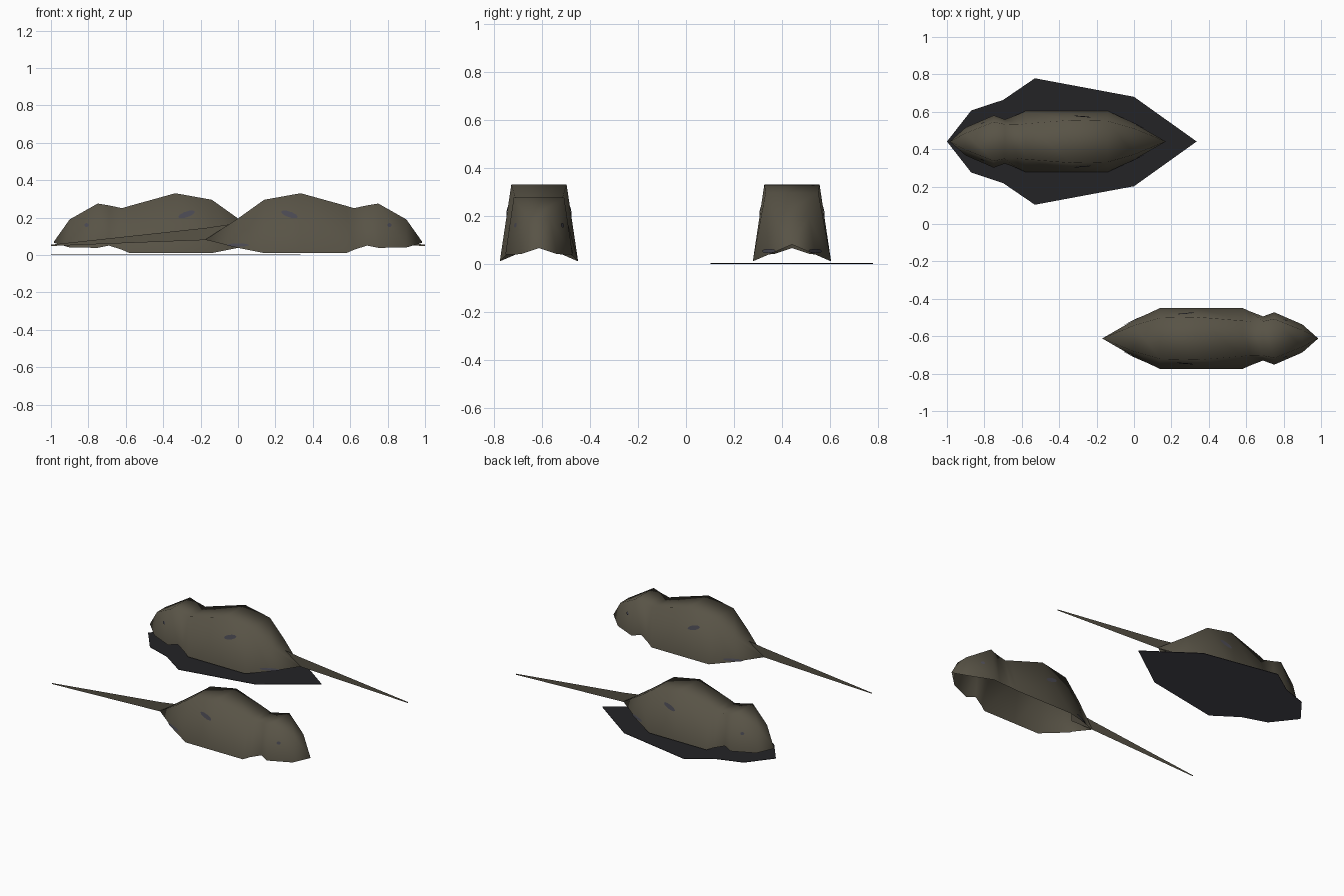
import bpy, bmesh, math
from mathutils import Vector, Matrix

if "Cube" in bpy.data.objects:
    bpy.data.objects.remove(bpy.data.objects["Cube"])


def material(name, rgb):
    linear = [((c / 255 + 0.055) / 1.055) ** 2.4 for c in rgb] + [1]
    m = bpy.data.materials.new(name)
    m.use_nodes = True
    m.diffuse_color = linear
    m.node_tree.nodes["Principled BSDF"].inputs["Base Color"].default_value = linear
    return m


FUR = material("brown_fur", (88, 83, 70))
SPOT = material("grey_spot", (76, 75, 84))
UNDER = material("plate_underside", (76, 74, 84))
DARK = material("dark_plate", (35, 35, 38))


def build(name, verts, faces, mats, place, smooth=False):
    mesh = bpy.data.meshes.new(name)
    mesh.from_pydata(verts, [], faces)
    mesh.transform(place)
    for m in mats:
        mesh.materials.append(m)
    for p in mesh.polygons:
        p.use_smooth = smooth
    obj = bpy.data.objects.new(name, mesh)
    bpy.context.collection.objects.link(obj)
    return obj


# Body stations from nose to rump: x, top height, top half width, hem height, hem half width
STATIONS = [
    (0.985, 0.07, 0, 0.065, 0),
    (0.90, 0.19, 0.045, 0.04, 0.075),
    (0.75, 0.275, 0.105, 0.038, 0.14),
    (0.69, 0.265, 0.092, 0.05, 0.118),
    (0.62, 0.25, 0.09, 0.028, 0.145),
    (0.58, 0.262, 0.095, 0.01, 0.163),
    (0.335, 0.33, 0.115, 0.01, 0.163),
    (0.14, 0.295, 0.11, 0.01, 0.163),
    (0.0, 0.195, 0.07, 0.038, 0.098),
    (-0.17, 0.085, 0, 0.08, 0),
]


def flank(x, z, side):
    """Point just outside the body wall at a given length and height."""
    for a, b in zip(STATIONS, STATIONS[1:]):
        if b[0] <= x <= a[0]:
            t = (a[0] - x) / (a[0] - b[0])
            zt, wt, zb, wb = (p + (q - p) * t for p, q in zip(a[1:], b[1:]))
            y = wb + (wt - wb) * (z - zb) / (zt - zb)
            return Vector((x, side * (y + 0.004), z))


def animal(prefix, place):
    # Open-bottomed shell: hem, top, top, hem at each station
    verts, faces = [], []
    for x, zt, wt, zb, wb in STATIONS:
        verts += [(x, -wb, zb), (x, -wt, zt), (x, wt, zt), (x, wb, zb)]
    for i in range(len(STATIONS) - 1):
        for j in range(3):
            k = 4 * i + j
            faces.append((k, k + 1, k + 5, k + 4))
    body = build(prefix + "_body", verts, faces, [FUR], place, True)
    bm = bmesh.new()
    bm.from_mesh(body.data)
    bmesh.ops.remove_doubles(bm, verts=bm.verts, dist=0.0001)
    bmesh.ops.recalc_face_normals(bm, faces=bm.faces)
    top = max(bm.faces, key=lambda f: f.calc_center_median().z)
    if top.normal.z < 0:
        bmesh.ops.reverse_faces(bm, faces=bm.faces)
    bm.to_mesh(body.data)
    bm.free()

    # Flat upright tail
    tail = [(0, 0, 0.17), (-0.17, 0, 0.145), (-1, 0, 0.055), (-1, 0, 0.048), (-0.17, 0, 0.08), (0, 0, 0.08)]
    build(prefix + "_tail", tail, [range(6)], [FUR], place)

    # Flank patches, eyes and rump patches on both sides
    for side, label in ((1, "left"), (-1, "right")):
        for part, x, z, rx, rz, tilt in (
            ("flank_patch", 0.275, 0.217, 0.045, 0.016, -0.3),
            ("eye", 0.81, 0.16, 0.012, 0.01, 0),
            ("rump_patch", 0.0, 0.053, 0.06, 0.009, 0.0),
        ):
            ring = []
            for i in range(10):
                a = math.tau * i / 10
                dx, dz = rx * math.cos(a), rz * math.sin(a)
                ring.append(flank(x + dx, z + dz + tilt * dx, side))
            order = list(range(10))
            ring.append(flank(x, z, side))
            tris = [(10, i, (i + 1) % 10) if side < 0 else (10, (i + 1) % 10, i) for i in order]
            build(f"{prefix}_{label}_{part}", ring, tris, [SPOT], place)


animal("front", Matrix.Translation((0, -0.612, 0)))
back_place = Matrix.Translation((0, 0.441, 0)) @ Matrix.Rotation(math.pi, 4, "Z")
animal("back", back_place)

# Thin ground plate below the back animal: dark top, lighter underside
half = [(0.87, 0.166), (0.7, 0.222), (0.53, 0.338), (0, 0.239)]
outline = [(1, 0)] + half + [(-0.335, 0)] + [(x, -y) for x, y in reversed(half)]
n = len(outline)
verts = [(x, y, z) for z in (0, 0.003) for x, y in outline]
faces = [range(n - 1, -1, -1), range(n, 2 * n)]
faces += [(i, (i + 1) % n, n + (i + 1) % n, n + i) for i in range(n)]
plate = build("ground_plate", verts, faces, [DARK, UNDER], back_place)
for p in plate.data.polygons:
    p.material_index = 1 if p.normal.z < -0.5 else 0
